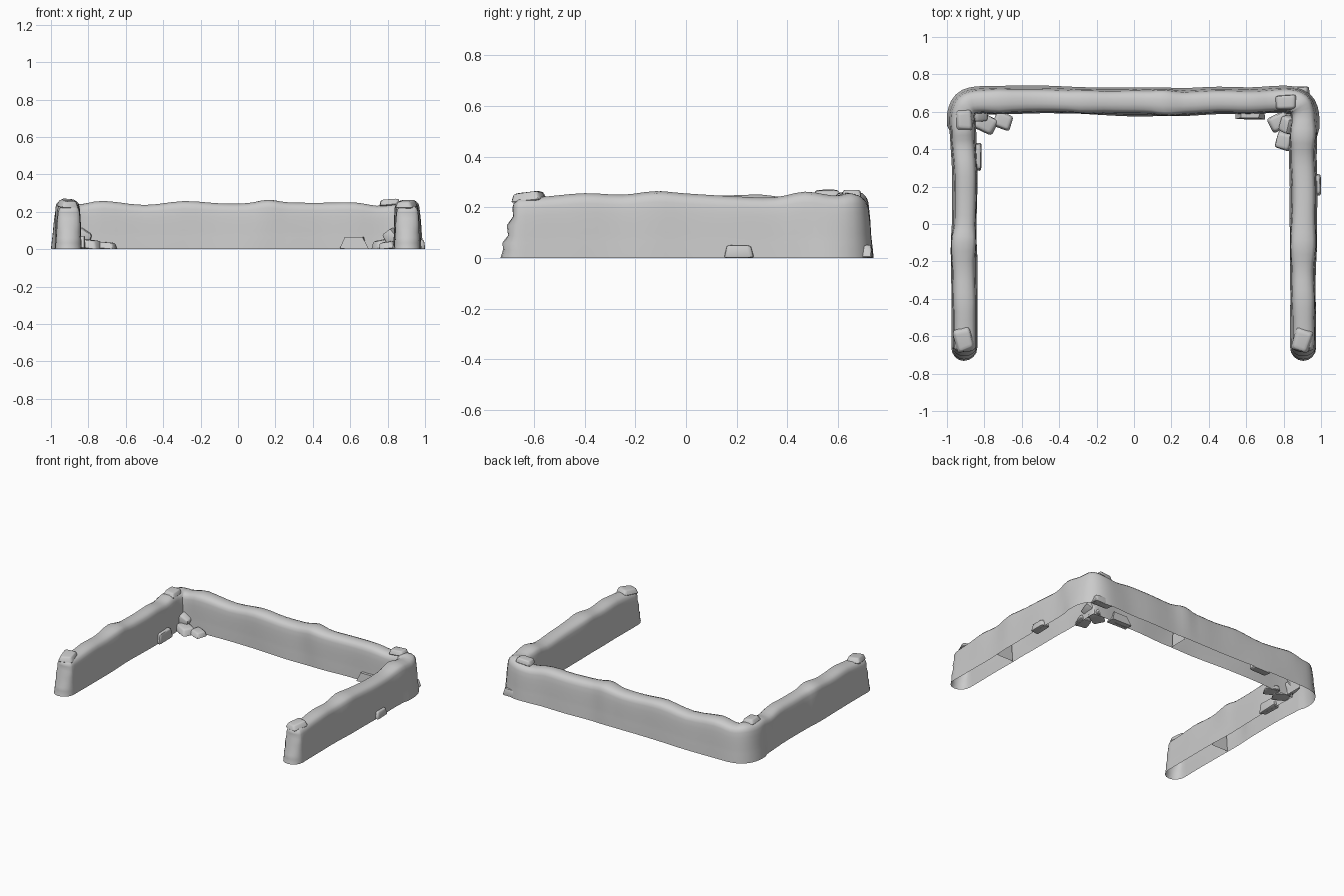
import bpy, bmesh, random
from math import sin, cos, pi, radians
from mathutils import Vector, Matrix

if "Cube" in bpy.data.objects:
    bpy.data.objects.remove(bpy.data.objects["Cube"])

random.seed(4)

# Wall centreline: (x, y, top height), left tip -> back -> right tip
PATH = [(-.91, -.66, .235), (-.91, -.55, .242), (-.91, -.42, .253), (-.91, -.25, .247),
        (-.912, -.1, .264), (-.908, 0, .25), (-.907, .15, .247), (-.908, .3, .25),
        (-.913, .42, .235), (-.915, .5, .25), (-.915, .58, .245), (-.893, .633, .25),
        (-.84, .652, .24), (-.72, .655, .258), (-.5, .66, .236), (-.29, .655, .257),
        (-.1, .65, .245), (.05, .65, .246), (.16, .652, .264), (.27, .65, .25),
        (.45, .658, .248), (.62, .655, .25), (.74, .662, .232), (.83, .662, .24),
        (.883, .64, .256), (.905, .585, .246), (.905, .47, .262), (.903, .35, .24),
        (.907, .2, .243), (.905, 0, .255), (.905, -.12, .264), (.903, -.25, .25),
        (.905, -.4, .256), (.905, -.55, .243), (.905, -.66, .235)]
# Section levels: (height fraction, half width, tip reach)
LEVELS = [(0, .070, .072), (.14, .068, .062), (.26, .066, .064), (.38, .064, .042),
          (.55, .063, .047), (.7, .060, .022), (.84, .057, .025), (.92, .051, .02),
          (.97, .038, .005), (1, .016, -.01)]
CAP = 7


def finish(bm, name, angle=40):
    bmesh.ops.recalc_face_normals(bm, faces=bm.faces)
    me = bpy.data.meshes.new(name)
    bm.to_mesh(me)
    bm.free()
    ob = bpy.data.objects.new(name, me)
    bpy.context.collection.objects.link(ob)
    bpy.ops.object.select_all(action='DESELECT')
    ob.select_set(True)
    bpy.context.view_layer.objects.active = ob
    bpy.ops.object.shade_smooth_by_angle(angle=radians(angle))
    return ob


def smooth_path(pts, sub):
    P = [Vector(p) for p in pts]
    out = []
    for i in range(len(P) - 1):
        a, b, c, d = P[max(i - 1, 0)], P[i], P[i + 1], P[min(i + 2, len(P) - 1)]
        for k in range(sub):
            t = k / sub
            out.append(.5 * (2 * b + (c - a) * t + (2 * a - 5 * b + 4 * c - d) * t * t
                             + (3 * b - a - 3 * c + d) * t ** 3))
    return out + [P[-1]]


# Hollow U-shaped wall, open underneath
def build_wall():
    S = smooth_path(PATH, 3)
    n = len(S)
    tan, nor = [], []
    for i in range(n):
        t = S[min(i + 1, n - 1)] - S[max(i - 1, 0)]
        t.z = 0
        t.normalize()
        tan.append(t)
        nor.append(Vector((-t.y, t.x, 0)))
    # gentle irregularity, separately at the foot and the coping
    keys = [[random.uniform(-.006, .006) for _ in range(n // 5 + 2)] for _ in range(3)]

    def wob(k, i):
        j, f = divmod(i / 5, 1)
        j = int(j)
        return keys[k][j] * (1 - f) + keys[k][j + 1] * f

    bm = bmesh.new()
    rings = []
    for zf, w, reach in LEVELS:
        def point(i, side, fwd=0):
            s = S[i]
            flare = .010 * (1 - zf) if (side > 0 and s.y > .5) else 0
            bump = max(0, (s.z - .25)) * .7 * zf
            width = w + flare + bump + (wob(0, i) if side > 0 else wob(1, i)) * (1 - .4 * zf)
            if zf == 1:
                width = w
            p = s + nor[i] * (side * width + wob(2, i) * zf) + tan[i] * fwd
            p.z = s.z * zf
            return bm.verts.new(p)
        arc = [pi * (k + 1) / (CAP + 1) for k in range(CAP)]
        ring = [point(i, 1) for i in range(n)]
        ring += [point(n - 1, cos(a), reach * sin(a)) for a in arc]
        ring += [point(i, -1) for i in reversed(range(n))]
        ring += [point(0, -cos(a), -reach * sin(a)) for a in arc]
        rings.append(ring)
    m = len(rings[0])
    for lo, hi in zip(rings, rings[1:]):
        for i in range(m):
            j = (i + 1) % m
            bm.faces.new((lo[i], lo[j], hi[j], hi[i]))
    top = rings[-1]
    right = top[n + CAP:2 * n + CAP][::-1]
    for i in range(n - 1):
        bm.faces.new((top[i], right[i], right[i + 1], top[i + 1]))
    bm.faces.new(top[n - 1:n + CAP + 1])
    bm.faces.new(top[2 * n + CAP - 1:] + [top[0]])
    finish(bm, "wall", 50)


# Rounded, slightly tapered stone
def rock(name, loc, size, rot=(0, 0, 0), taper=.8, bevel=.25):
    bm = bmesh.new()
    bmesh.ops.create_cube(bm, size=1)
    for v in bm.verts:
        if v.co.z > 0:
            v.co.x *= taper
            v.co.y *= taper
        v.co += Vector([random.uniform(-.05, .05) for _ in range(3)])
    if bevel:
        bmesh.ops.bevel(bm, geom=bm.edges[:], offset=bevel * .6, segments=2,
                        profile=.5, affect='EDGES', clamp_overlap=True)
    bmesh.ops.scale(bm, vec=size, verts=bm.verts)
    for axis, a in zip('XYZ', rot):
        bmesh.ops.rotate(bm, matrix=Matrix.Rotation(radians(a), 3, axis), verts=bm.verts)
    bmesh.ops.translate(bm, vec=loc, verts=bm.verts)
    for v in bm.verts:
        v.co.z = max(v.co.z, 0)
    finish(bm, name)


build_wall()

# Loose capstones on the tips and corners
for x, r in ((-.91, 15), (.9, -18)):
    rock("tip_capstone", (x, -.62, .242), (.095, .125, .036), (6, 0, r))
rock("corner_capstone", (-.905, .555, .252), (.085, .11, .032), (0, 4, 2))
rock("corner_capstone", (.81, .65, .25), (.115, .08, .034), (0, -5, 2))

# Fallen stones in the inner corners
for x, y, z, sx, sy, sz, rx, ry, rz in (
        (-.795, .535, .025, .12, .10, .05, 0, 6, -25),
        (-.70, .55, .018, .10, .085, .036, 0, 4, -22),
        (-.83, .585, .065, .09, .08, .075, 15, 30, 10),
        (.775, .545, .025, .115, .09, .05, 0, -8, 25),
        (.80, .445, .02, .085, .10, .04, 5, -6, -15),
        (.82, .53, .07, .07, .10, .065, 10, -35, -20)):
    rock("fallen_stone", (x, y, z), (sx, sy, sz), (rx, ry, rz))

# Flat stones set into the wall foot
rock("foot_stone", (.62, .59, .033), (.15, .06, .066), bevel=0, taper=.7)
rock("foot_stone", (-.84, .36, .035), (.05, .15, .07), bevel=.2)
rock("foot_stone", (.97, .21, .025), (.058, .12, .05), bevel=.2)
rock("foot_stone", (-.47, .708, .025), (.14, .052, .05), bevel=.2)
rock("foot_stone", (.87, .708, .025), (.14, .052, .05), bevel=.2)


# Thin partitions inside the hollow wall
def partition(x, y, across):
    bm = bmesh.new()
    d = Vector(across)
    c = Vector((x, y, 0))
    pts = [c + d * s * w + Vector((0, 0, z))
           for s, w, z in ((-1, .065, 0), (1, .065, 0), (1, .05, .215), (-1, .05, .215))]
    bm.faces.new([bm.verts.new(p) for p in pts])
    finish(bm, "inner_partition")


for x in (-.91, .905):
    partition(x, -.22, (1, 0, 0))
partition(.17, .652, (0, 1, 0))
partition(-.8, .652, (0, 1, 0))
